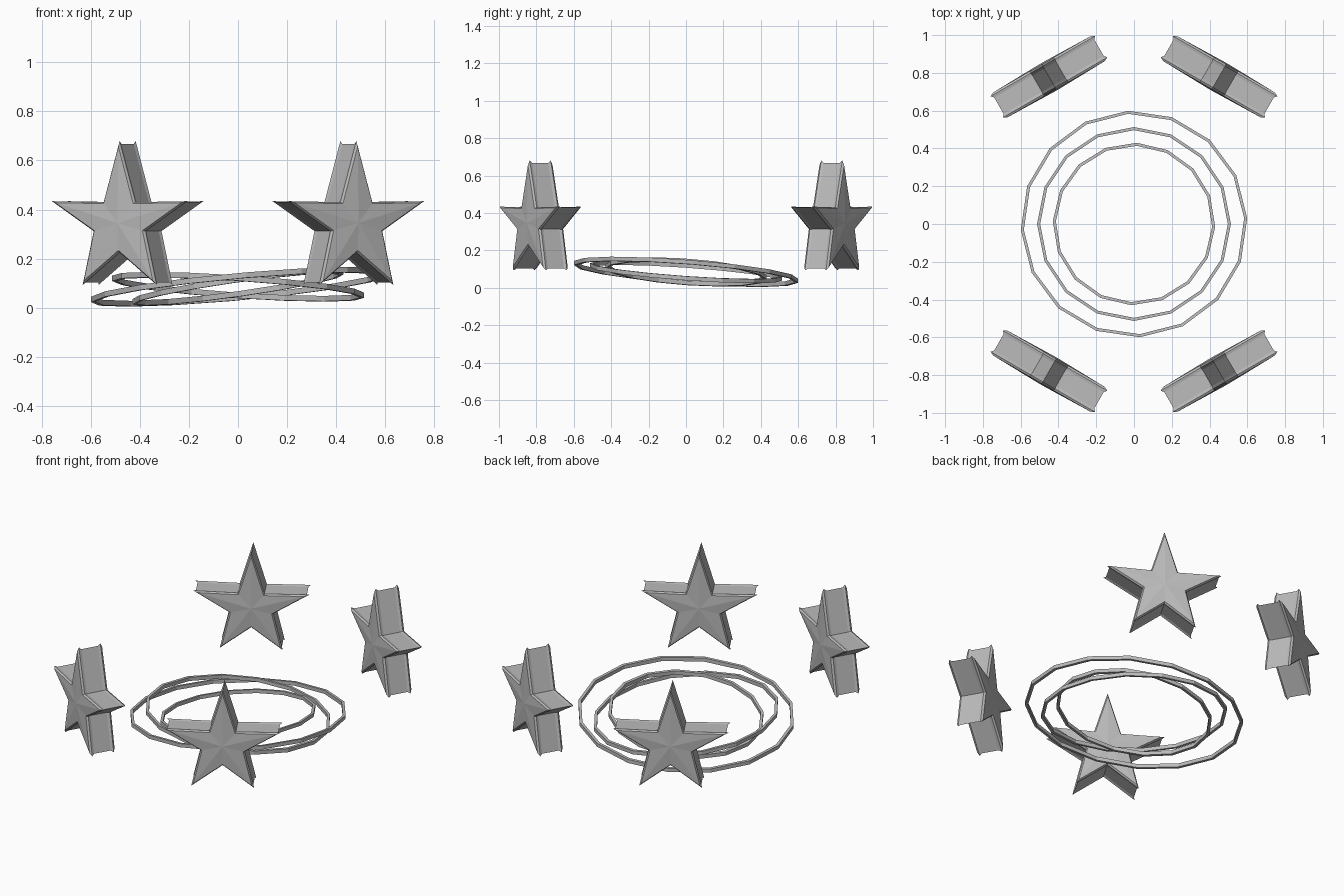
import bpy
import bmesh
from math import cos, sin, radians, tau
from mathutils import Matrix

cube = bpy.data.objects.get("Cube")
if cube:
    bpy.data.objects.remove(cube, do_unlink=True)

grey = bpy.data.materials.new("plain grey")
grey.use_nodes = True
COLOUR = (0.5, 0.5, 0.5, 1)
grey.diffuse_color = COLOUR
grey.node_tree.nodes["Principled BSDF"].inputs["Base Color"].default_value = COLOUR


def finish(name, bm):
    bmesh.ops.recalc_face_normals(bm, faces=bm.faces)
    mesh = bpy.data.meshes.new(name)
    bm.to_mesh(mesh)
    bm.free()
    mesh.materials.append(grey)
    obj = bpy.data.objects.new(name, mesh)
    bpy.context.collection.objects.link(obj)
    return obj


def bridge(bm, a, b):
    n = len(a)
    for i in range(n):
        j = (i + 1) % n
        bm.faces.new((a[i], a[j], b[j], b[i]))


# Star outline: right half from the top tip to the crotch, then mirrored
STAR_Z = 0.345
half = [(0, 0.68), (0.075, 0.43), (0.319, 0.434), (0.122, 0.312), (0.174, 0.093), (0, 0.225)]
outline = half + [(-x, z) for x, z in half[-2:0:-1]]

# Star layers from front to back: depth and scale (raised face, rim, channel wall)
front_layers = [(-0.076, 0.93), (-0.065, 1.0), (-0.05, 0.96)]
layers = front_layers + [(-y, s) for y, s in reversed(front_layers)]


def star(name, angle):
    bm = bmesh.new()
    loops = [[bm.verts.new((x * s, y, (z - STAR_Z) * s)) for x, z in outline]
             for y, s in layers]
    for a, b in zip(loops, loops[1:]):
        bridge(bm, a, b)
    # shallow faceted faces
    for loop, y in ((loops[0], -0.083), (loops[-1], 0.083)):
        peak = bm.verts.new((0, y, 0))
        for i, v in enumerate(loop):
            bm.faces.new((v, loop[(i + 1) % len(loop)], peak))
    obj = finish(name, bm)
    obj.matrix_world = (Matrix.Rotation(angle, 4, "Z")
                        @ Matrix.Translation((0, -0.9, STAR_Z)))


for name, degrees in (("front_left_star", 30), ("front_right_star", -30),
                      ("back_left_star", 150), ("back_right_star", 210)):
    star(name, radians(degrees))


# Tilted sixteen-sided hoops with a rectangular section
def hoop(name, radius, slope_x, slope_y, turn):
    bm = bmesh.new()
    section = [(radius, -0.011), (radius, 0.011),
               (radius - 0.016, 0.011), (radius - 0.016, -0.011)]
    rings = []
    for i in range(16):
        t = radians(turn) + tau * i / 16
        ring = []
        for r, h in section:
            x, y = r * cos(t), r * sin(t)
            ring.append(bm.verts.new((x, y, 0.085 + h + slope_x * x + slope_y * y)))
        rings.append(ring)
    for i, ring in enumerate(rings):
        bridge(bm, ring, rings[(i + 1) % len(rings)])
    finish(name, bm)


hoop("outer_hoop", 0.6, 0.09, -0.075, 3)
hoop("middle_hoop", 0.513, -0.067, -0.07, 0)
hoop("inner_hoop", 0.43, 0.14, -0.07, -2)
